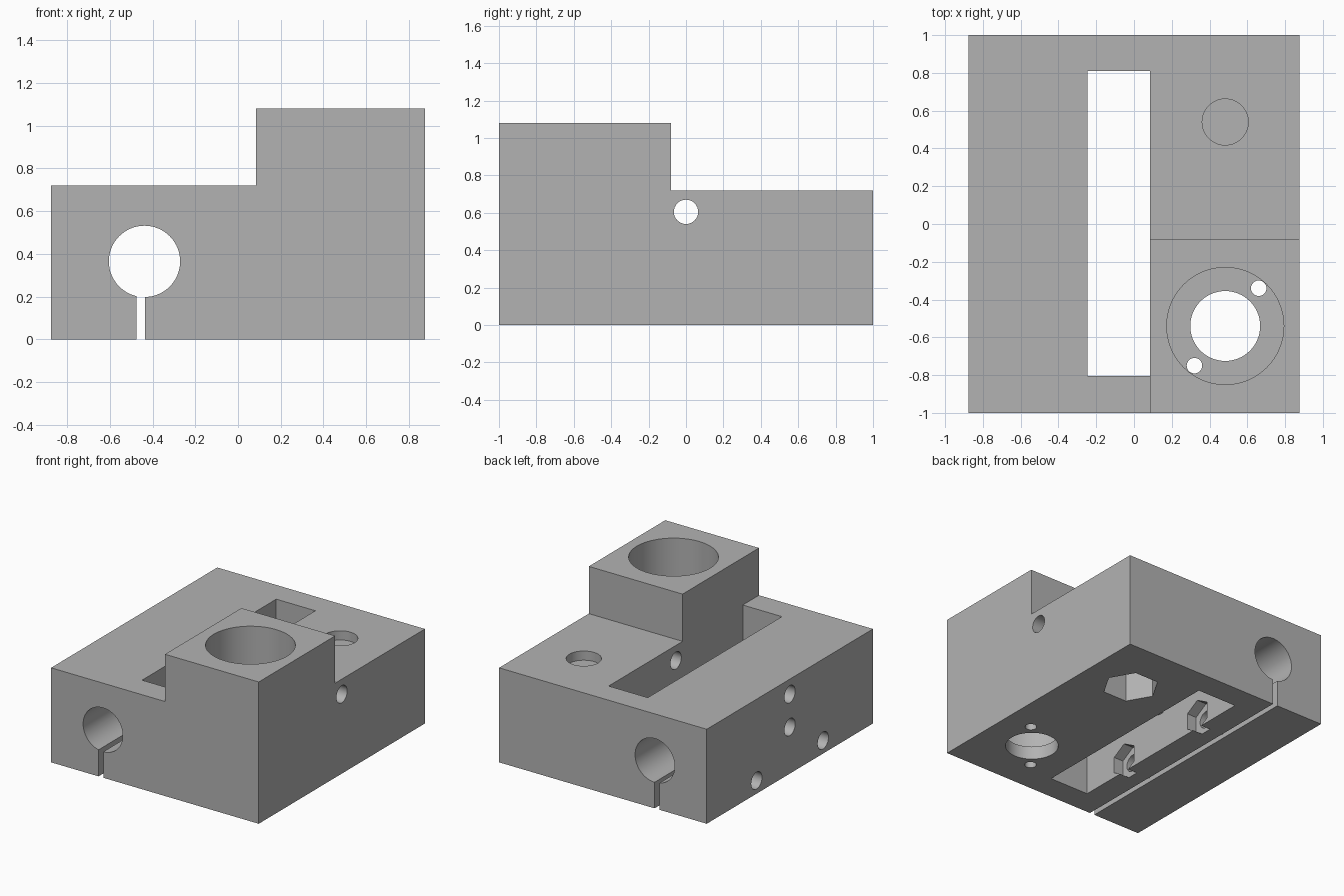
import bpy, bmesh
from math import cos, sin, pi, radians
from mathutils import Vector

cube = bpy.data.objects.get("Cube")
if cube:
    bpy.data.objects.remove(cube, do_unlink=True)

grey = bpy.data.materials.new("plain grey")
grey.use_nodes = True
colour = (0.45, 0.45, 0.45, 1)
grey.diffuse_color = colour
grey.node_tree.nodes["Principled BSDF"].inputs["Base Color"].default_value = colour

HALF_X, DECK, TOWER_TOP = 0.875, 0.72, 1.08
STEP_X, STEP_Y = 0.085, -0.08      # inner faces of the raised tower
SLOT_X = -0.245                    # slot wall next to the rod bore
ROD = (-0.438, 0.365)
TOWER_AXIS = (0.483, -0.54)
ADJUSTER = (0.483, 0.54)


def to_object(name, bm):
    bmesh.ops.recalc_face_normals(bm, faces=bm.faces)
    mesh = bpy.data.meshes.new(name)
    bm.to_mesh(mesh)
    bm.free()
    mesh.materials.append(grey)
    obj = bpy.data.objects.new(name, mesh)
    bpy.context.collection.objects.link(obj)
    return obj


def box_mesh(lo, hi):
    bm = bmesh.new()
    lo, hi = Vector(lo), Vector(hi)
    bmesh.ops.create_cube(bm, size=1)
    bmesh.ops.scale(bm, vec=hi - lo, verts=bm.verts)
    bmesh.ops.translate(bm, vec=(lo + hi) / 2, verts=bm.verts)
    return bm


def cut(cutter):
    """Subtract a cutter from the block and discard it."""
    cutter.hide_render = True
    mod = block.modifiers.new(cutter.name, 'BOOLEAN')
    mod.operation, mod.solver, mod.object = 'DIFFERENCE', 'EXACT', cutter
    bpy.context.view_layer.objects.active = block
    bpy.ops.object.modifier_apply(modifier=mod.name)
    bpy.data.objects.remove(cutter, do_unlink=True)


def cut_box(name, lo, hi):
    cut(to_object(name, box_mesh(lo, hi)))


def cut_prism(name, axis, centre, start, end, radius, sides=64, spin=0):
    """Cut a round or hexagonal hole along an axis, from start to end."""
    bm = bmesh.new()
    ring = []
    for i in range(sides):
        angle = spin + 2 * pi * i / sides
        point = [centre[0] + radius * cos(angle), centre[1] + radius * sin(angle)]
        point.insert("xyz".index(axis), start)
        ring.append(bm.verts.new(point))
    base = bm.faces.new(ring)
    cap = bmesh.ops.extrude_face_region(bm, geom=[base], use_keep_orig=True)["geom"]
    along = Vector([end - start if a == axis else 0 for a in "xyz"])
    bmesh.ops.translate(bm, vec=along,
                        verts=[v for v in cap if isinstance(v, bmesh.types.BMVert)])
    cut(to_object(name, bm))


# Stepped block: split the slab and raise one corner as the tower
bm = box_mesh((-HALF_X, -1, 0), (HALF_X, 1, DECK))
for point, normal in (((STEP_X, 0, 0), (1, 0, 0)), ((0, STEP_Y, 0), (0, 1, 0))):
    bmesh.ops.bisect_plane(bm, geom=bm.verts[:] + bm.edges[:] + bm.faces[:],
                           plane_co=point, plane_no=normal)
bm.normal_update()
corner = [f for f in bm.faces if f.normal.z > 0.9
          and f.calc_center_median().x > STEP_X
          and f.calc_center_median().y < STEP_Y]
raised = bmesh.ops.extrude_discrete_faces(bm, faces=corner)["faces"]
bmesh.ops.translate(bm, vec=(0, 0, TOWER_TOP - DECK), verts=raised[0].verts[:])
bmesh.ops.dissolve_limit(bm, angle_limit=radians(1), verts=bm.verts[:], edges=bm.edges[:])
block = to_object("mounting_block", bm)

# Long slot through the deck
cut_box("slot", (SLOT_X, -0.805, -0.1), (STEP_X, 0.81, 0.9))

# Rod bore with its clamping slit
cut_prism("rod_bore", 'y', ROD, -1.1, 1.1, 0.167)
cut_box("clamp_slit", (-0.475, -1.1, -0.1), (-0.435, 1.1, 0.25))

# Tower pocket, its through hole and two screw holes
cut_prism("tower_pocket", 'z', TOWER_AXIS, 0.1, 1.2, 0.31)
cut_prism("tower_hole", 'z', TOWER_AXIS, -0.1, 0.2, 0.185)
for x, y in ((0.66, -0.34), (0.32, -0.75)):
    cut_prism("screw_hole", 'z', (x, y), -0.1, 0.2, 0.041, 32)

# Adjuster hole above a hexagonal nut trap, with a thin web between
cut_prism("adjuster_hole", 'z', ADJUSTER, 0.65, 0.8, 0.122)
cut_prism("adjuster_nut_trap", 'z', ADJUSTER, -0.1, 0.62, 0.2, 6)

# Cross holes
cut_prism("upper_cross_hole", 'x', (0, 0.605), -1, 1, 0.065, 32)
cut_prism("lower_cross_hole", 'x', (0, 0.355), -1, -0.1, 0.065, 32)

# Clamp bolts with nut traps in the slot wall, corners pointing up
for y in (-0.4, 0.4):
    cut_prism("clamp_bolt_hole", 'x', (y, 0.1), -1, -0.2, 0.065, 32)
    cut_prism("clamp_nut_trap", 'x', (y, 0.1), SLOT_X - 0.08, -0.1, 0.125, 6, pi / 2)

# Smooth bores, sharp edges
bpy.ops.object.select_all(action='DESELECT')
block.select_set(True)
bpy.context.view_layer.objects.active = block
bpy.ops.object.shade_smooth_by_angle(angle=radians(30))
